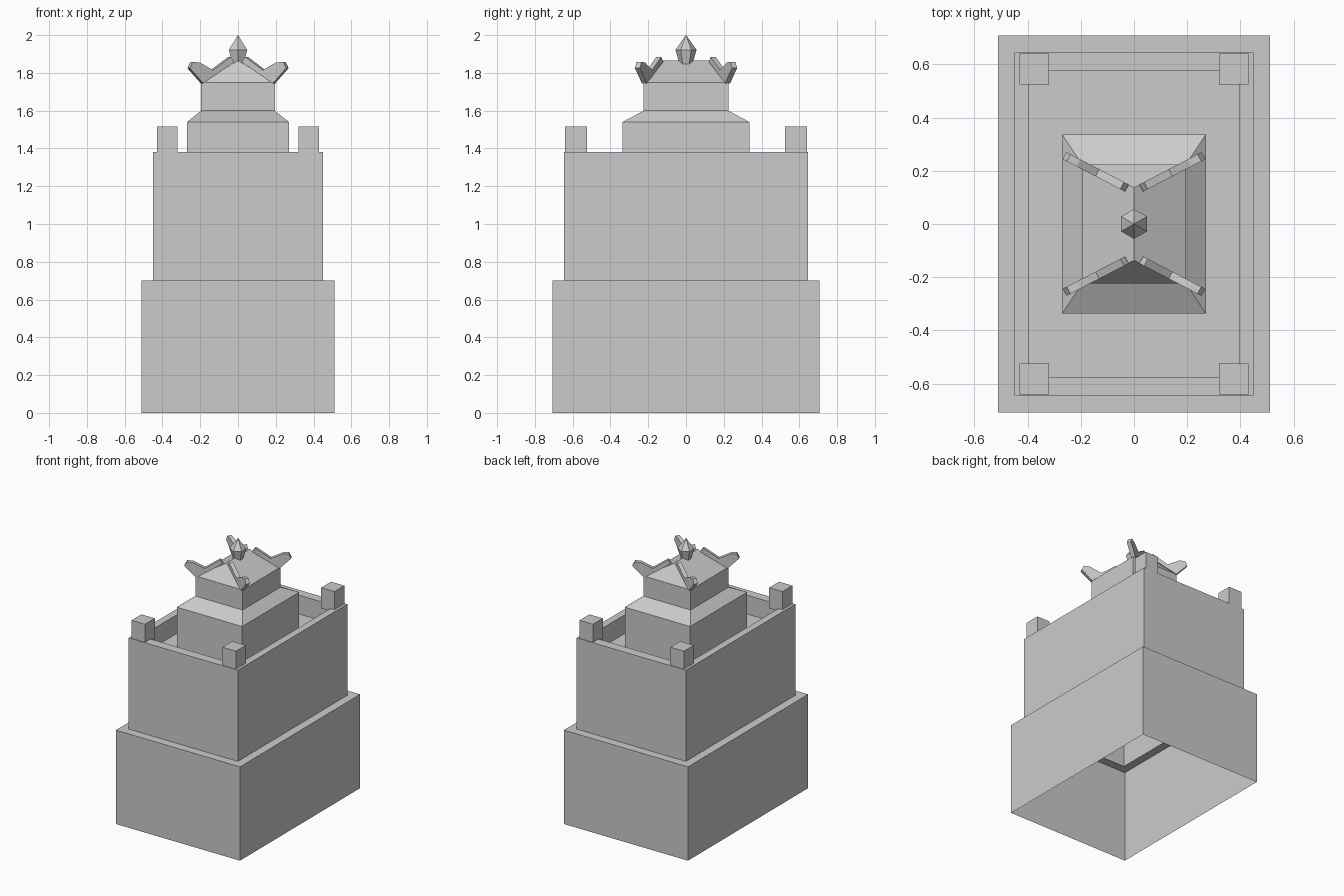
import bpy, bmesh
from math import sin, cos, pi
from mathutils import Vector

if "Cube" in bpy.data.objects:
    bpy.data.objects.remove(bpy.data.objects["Cube"], do_unlink=True)

stone = bpy.data.materials.new("grey_stone")
GREY = (0.6, 0.6, 0.6, 1)
stone.use_nodes = True
stone.diffuse_color = GREY
stone.node_tree.nodes["Principled BSDF"].inputs["Base Color"].default_value = GREY


def finish(name, bm, recalc=True):
    if recalc:
        bmesh.ops.recalc_face_normals(bm, faces=bm.faces)
    mesh = bpy.data.meshes.new(name)
    bm.to_mesh(mesh)
    bm.free()
    mesh.materials.append(stone)
    obj = bpy.data.objects.new(name, mesh)
    bpy.context.collection.objects.link(obj)
    return obj


def rect(x, y, z, cx=0, cy=0):
    return [(cx + sx * x, cy + sy * y, z)
            for sx, sy in ((-1, -1), (1, -1), (1, 1), (-1, 1))]


def loft(name, rings, bottom=False, top=True):
    """Skin a stack of counter-clockwise rings, lowest first."""
    bm = bmesh.new()
    rows = [[bm.verts.new(p) for p in ring] for ring in rings]
    for a, b in zip(rows, rows[1:]):
        for i in range(len(a)):
            j = (i + 1) % len(a)
            bm.faces.new((a[i], a[j], b[j], b[i]))
    if bottom:
        bm.faces.new(rows[0][::-1])
    if top:
        bm.faces.new(rows[-1])
    return finish(name, bm, recalc=False)


# Hollow stepped tower, open underneath, with a sunken floor behind the parapet
loft("tower_walls", [rect(0.512, 0.708, 0), rect(0.512, 0.708, 0.7),
                     rect(0.45, 0.645, 0.7), rect(0.45, 0.645, 1.38),
                     rect(0.397, 0.575, 1.38), rect(0.397, 0.575, 1.24)])

# Keep with a sloped shoulder
loft("keep", [rect(0.27, 0.336, 1.24), rect(0.27, 0.336, 1.54),
              rect(0.195, 0.224, 1.6), rect(0.195, 0.224, 1.75)], top=False)

# Hipped roof with its ridge running front to back
bm = bmesh.new()
eaves = [bm.verts.new(p) for p in rect(0.195, 0.224, 1.75)]
front, back = [bm.verts.new((0, y, 1.865)) for y in (-0.137, 0.137)]
a, b, c, d = eaves
for face in ((a, b, front), (b, c, back, front), (c, d, back), (d, a, front, back)):
    bm.faces.new(face)
finish("roof", bm, recalc=False)

# Six-sided finial
def hexagon(r, z):
    return [(r * sin(-i * pi / 3), r * cos(i * pi / 3), z) for i in range(6)]

loft("finial", [hexagon(0.034, 1.845), hexagon(0.056, 1.922), hexagon(0.0005, 2.0)],
     bottom=True)

# Corner posts and upturned roof horns
HORN = [(0, 1.858), (0.185, 1.745), (0.264, 1.825), (0.247, 1.858),
        (0.205, 1.855), (0.125, 1.815), (0.02, 1.885)]
for sx, right in ((-1, "right"), (1, "left")):
    for sy, end in ((-1, "front"), (1, "back")):
        loft(f"{end}_{right}_post",
             [rect(0.055, 0.058, z, sx * 0.375, sy * 0.582) for z in (1.36, 1.515)],
             bottom=True)
        along = Vector((sx * 0.887, sy * 0.462, 0))
        across = Vector((-along.y, along.x, 0)) * 0.015
        start = Vector((sx * 0.027, sy * 0.135, 0))
        bm = bmesh.new()
        near, far = [[bm.verts.new(start + along * s + across * k + Vector((0, 0, z)))
                      for s, z in HORN] for k in (-1, 1)]
        bm.faces.new(near)
        bm.faces.new(far[::-1])
        for i in range(len(HORN)):
            j = (i + 1) % len(HORN)
            bm.faces.new((near[j], near[i], far[i], far[j]))
        finish(f"{end}_{right}_horn", bm)
